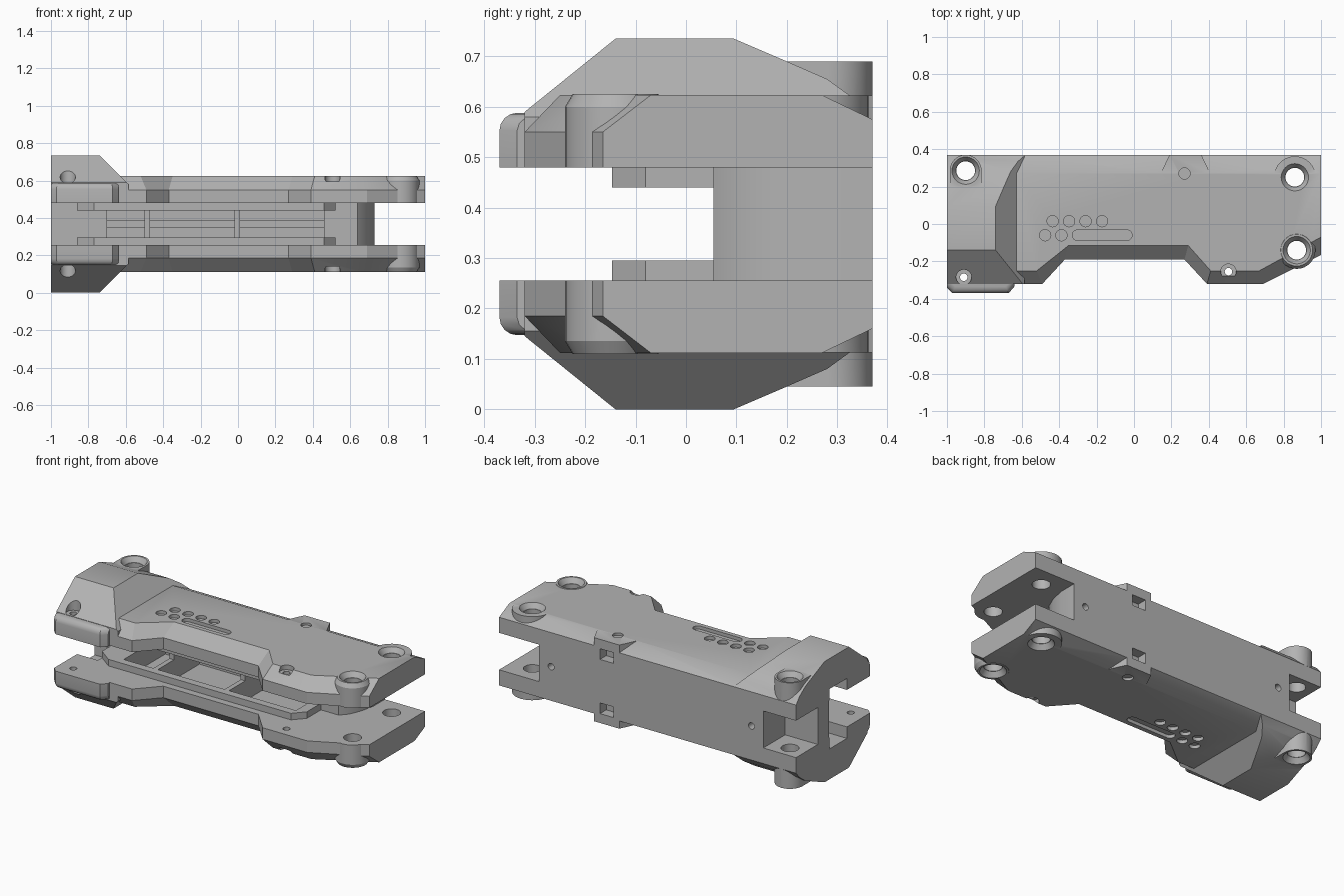
import bpy, bmesh
from mathutils import Matrix, Vector

cube = bpy.data.objects.get("Cube")
if cube:
    bpy.data.objects.remove(cube, do_unlink=True)

MID = 0.3675          # mirror height of the two shells
IN, TOP = 0.48, 0.623  # inner and outer face of the upper shell

grey = bpy.data.materials.new("matte_grey")
grey.use_nodes = True
colour = (0.45, 0.45, 0.45, 1)
grey.diffuse_color = colour
grey.node_tree.nodes["Principled BSDF"].inputs["Base Color"].default_value = colour


def make(name, bm):
    bmesh.ops.recalc_face_normals(bm, faces=bm.faces)
    me = bpy.data.meshes.new(name)
    bm.to_mesh(me)
    bm.free()
    me.materials.append(grey)
    ob = bpy.data.objects.new(name, me)
    bpy.context.scene.collection.objects.link(ob)
    return ob


def loft(name, rings):
    """Skin closed rings of equal point count and cap both ends."""
    bm = bmesh.new()
    rows = [[bm.verts.new(p) for p in ring] for ring in rings]
    n = len(rows[0])
    for a, b in zip(rows, rows[1:]):
        for i in range(n):
            bm.faces.new((a[i], a[(i + 1) % n], b[(i + 1) % n], b[i]))
    bm.faces.new(rows[0])
    bm.faces.new(rows[-1])
    return make(name, bm)


def prism(name, outline, z0, z1):
    return loft(name, [[(x, y, z) for x, y in outline] for z in (z0, z1)])


def box(name, x0, x1, y0, y1, z0, z1):
    return prism(name, [(x0, y0), (x1, y0), (x1, y1), (x0, y1)], z0, z1)


def cyl(name, x, y, r, z0, z1, r2=None):
    bm = bmesh.new()
    bmesh.ops.create_cone(bm, cap_ends=True, segments=32, radius1=r,
                          radius2=r if r2 is None else r2, depth=z1 - z0,
                          matrix=Matrix.Translation((x, y, (z0 + z1) / 2)))
    return make(name, bm)


def clip(ob, point, normal):
    """Cut away everything on the normal side of a plane and cap the cut."""
    bm = bmesh.new()
    bm.from_mesh(ob.data)
    geom = bm.verts[:] + bm.edges[:] + bm.faces[:]
    bmesh.ops.bisect_plane(bm, geom=geom, plane_co=point,
                           plane_no=Vector(normal).normalized(), clear_outer=True)
    bmesh.ops.holes_fill(bm, edges=[e for e in bm.edges if e.is_boundary])
    bmesh.ops.recalc_face_normals(bm, faces=bm.faces)
    bm.to_mesh(ob.data)
    bm.free()


def apply_mods(ob):
    deps = bpy.context.evaluated_depsgraph_get()
    me = bpy.data.meshes.new_from_object(ob.evaluated_get(deps))
    ob.modifiers.clear()
    ob.data = me


def combine(ob, others, operation):
    for other in others:
        mod = ob.modifiers.new("combine", 'BOOLEAN')
        mod.operation, mod.solver, mod.object = operation, 'EXACT', other
        apply_mods(ob)
        bpy.data.objects.remove(other, do_unlink=True)


# Shell plate: upright lower wall, chamfered front rim, sloping back edge
outer = [(1, .37), (1, -.165), (.69, -.32), (.39, -.32), (.27, -.19),
         (-.37, -.19), (-.49, -.32), (-1, -.32), (-1, .37)]
inner = [(1, .37), (1, -.07), (.67, -.25), (.41, -.25), (.29, -.115),
         (-.35, -.115), (-.52, -.25), (-1, -.25), (-1, .37)]
shell = loft("shell_pair", [[(x, y, z) for x, y in ring] for ring, z in
                            ((outer, IN), (outer, .55), (inner, TOP))])
clip(shell, (0, .27, TOP), (0, .048, .1))

# Raised end, sloping down to the plate
profile = [(-.32, IN), (-.32, .59), (-.14, .735), (.095, .735), (.2, .69),
           (.28, .655), (.335, .615), (.37, .575), (.37, IN)]
raised = loft("raised_end", [[(x, y, z) for y, z in profile] for x in (-1, -.5)])
clip(raised, (-.74, 0, .735), (.13, 0, .13))
clip(raised, (-.585, 0, .6), (1, 0, 0))

# Rounded front flange below the raised end
flange = prism("flange", [(-1, -.25), (-1, -.34), (-.97, -.37), (-.67, -.37),
                          (-.64, -.335), (-.64, -.25)], IN, .588)
bm = bmesh.new()
bm.from_mesh(flange.data)
rim = [e for e in bm.edges if all(v.co.z > .58 and v.co.y < -.3 for v in e.verts)]
bmesh.ops.bevel(bm, geom=rim, offset=.035, segments=4, profile=.5, affect='EDGES')
bm.to_mesh(flange.data)
bm.free()

# Screw bosses, latch pad and inner rail
rail = [(-.86, .055), (-.86, -.08), (-.77, -.147), (.46, -.147), (.52, -.08), (.52, .055)]
combine(shell, [
    raised, flange,
    cyl("boss", -.9, .285, .085, IN, .69),
    box("boss_root", -.985, -.815, .2, .285, IN, .69),
    cyl("boss", .86, .25, .112, IN, .622),
    cyl("boss", .87, -.14, .1, IN, .6),
    cyl("boss_lip", .87, -.14, .1, .6, .625, .085),
    prism("latch_pad", [(.14, .265), (.19, .37), (.36, .37), (.41, .265)], IN, .622),
    prism("rail", rail, .44, .49),
], 'UNION')

# Screw holes with counterbores
cuts = []
for x, y, top in ((-.9, .285, .69), (.86, .25, TOP), (.87, -.14, .625)):
    cuts += [cyl("hole", x, y, .05, .4, .8),
             cyl("counterbore", x, y, .052, top - .03, top + .004, .076)]
for x, y, floor in ((-.91, -.285, .59), (.505, -.255, .595)):
    cuts += [cyl("hole", x, y, .02, .4, .8), cyl("counterbore", x, y, .041, floor, .8)]

# Indicator dimples, slot and latch dimple
dimples = [(-.435 + .088 * i, .015) for i in range(4)] + [(-.475, -.06), (-.388, -.06)]
cuts += [cyl("dimple", x, y, .03, TOP - .02, .7) for x, y in dimples]
cuts += [cyl("dimple", .27, .27, .03, .608, .7)]
cuts += [cyl("slot_end", x, -.06, .028, TOP - .02, .7) for x in (-.302, -.038)]
cuts += [box("slot", -.302, -.038, -.088, -.032, TOP - .02, .7)]

# Latch window, cable groove and compartments
bays = ((-.7, -.5), (-.47, -.02), (.01, .46))
cuts += [box("window", .23, .32, .31, .4, .5, .565),
         box("groove", -1.1, -.86, -.12, .05, .4, .55)]
cuts += [box("bay", a, b, -.1, .3, .4, .56) for a, b in bays]
combine(shell, cuts, 'DIFFERENCE')

# Mirror the finished shell to make the lower one
shell.data.transform(Matrix.Translation((0, 0, -MID)))
shell.location.z = MID
mirror = shell.modifiers.new("mirror", 'MIRROR')
mirror.use_axis = (False, False, True)
mirror.use_mirror_merge = False

# Spine joining both shells, with compartments and two side holes
spine = prism("spine", [(-1, .055), (.64, .055), (.68, .1), (.71, .17), (.73, .26),
                        (.73, .37), (-.78, .37), (-.78, .16), (-1, .16)],
              2 * MID - IN, IN)
cuts = [box("bay", a, b, -.1, .3, .1, .6) for a, b in bays]
for x in (.65, -.7):
    peg = cyl("side_hole", 0, 0, .02, -.05, .05)
    peg.data.transform(Matrix.Translation((x, .37, MID)) @ Matrix.Rotation(1.5708, 4, 'X'))
    cuts.append(peg)
combine(spine, cuts, 'DIFFERENCE')

# Centre bar along the back of the compartments
bar = box("centre_bar", -.71, .47, .2, .31, MID - .02, MID + .02)

# Smooth the round parts, keep edges sharp
for ob in bpy.context.scene.objects:
    ob.select_set(ob in (shell, spine, bar))
bpy.context.view_layer.objects.active = shell
bpy.ops.object.shade_smooth_by_angle(angle=.45)
